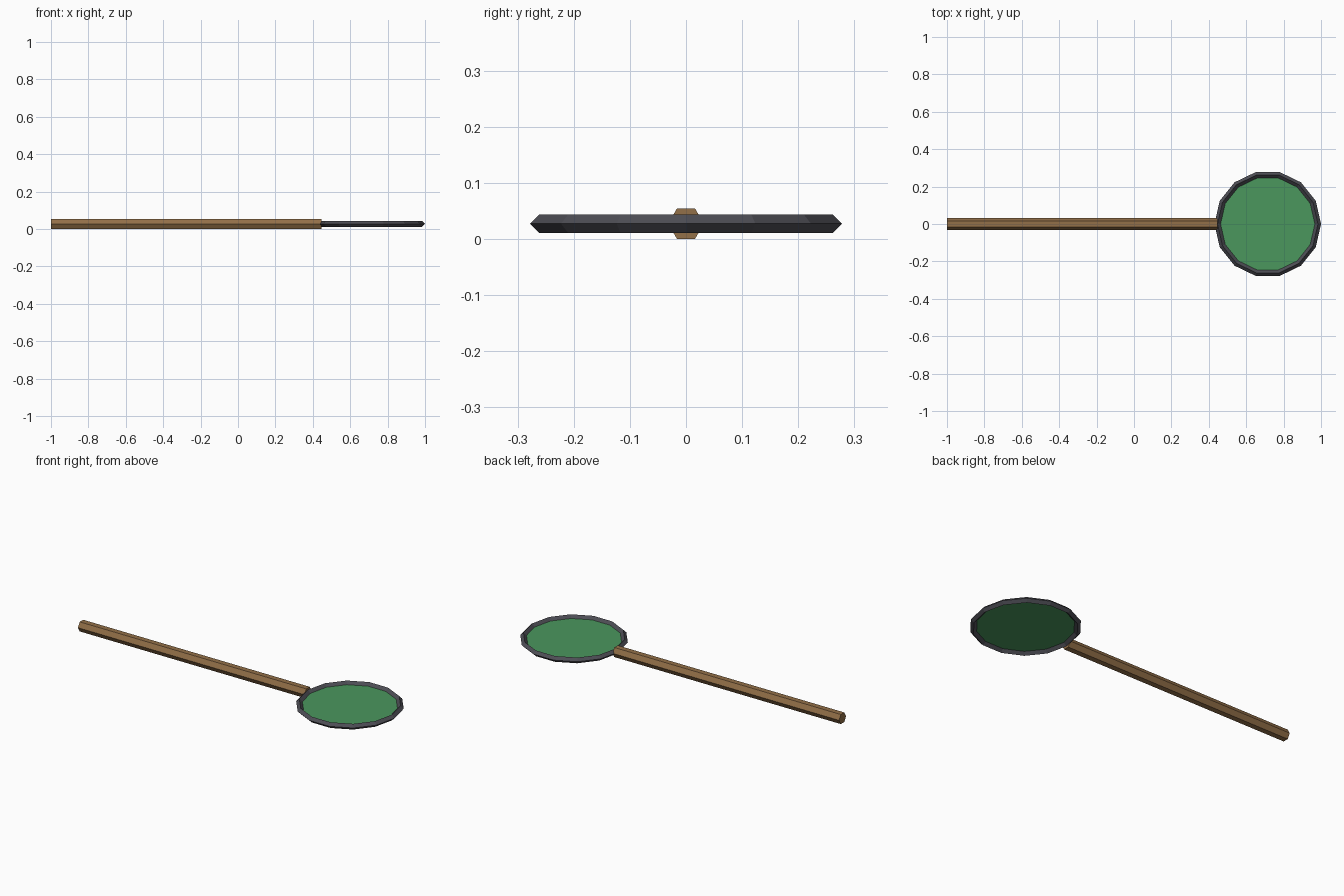
import bpy
from math import pi

if "Cube" in bpy.data.objects:
    bpy.data.objects.remove(bpy.data.objects["Cube"])

MID = 0.0275              # height of the shared centre plane
RIM_X = 0.715             # centre of the round head
SIDES = 14
RIM_R, TUBE_R = 0.2685, 0.0165


def finish(name, color):
    obj = bpy.context.object
    obj.name = name
    mat = bpy.data.materials.new(name + "_material")
    mat.diffuse_color = (*color, 1)
    mat.use_nodes = True
    mat.node_tree.nodes["Principled BSDF"].inputs["Base Color"].default_value = mat.diffuse_color
    obj.data.materials.append(mat)
    bpy.ops.object.transform_apply(location=False, rotation=True, scale=True)
    return obj


# Hexagonal wooden handle lying along x, flats on top and bottom
x0, x1 = -1.0, 0.447
bpy.ops.mesh.primitive_cylinder_add(
    vertices=6, radius=MID * 2 / 3 ** 0.5, depth=x1 - x0,
    location=((x0 + x1) / 2, 0, MID), rotation=(pi / 2, 0, pi / 2))
handle = bpy.context.object
# Put a corner of the hexagon on the y axis
if abs(max((handle.matrix_basis.to_3x3() @ v.co).z for v in handle.data.vertices) - MID) > 0.001:
    handle.rotation_euler = (0, pi / 2, 0)
finish("handle", (0.29, 0.16, 0.065))

# Faceted rim with a diamond cross-section
bpy.ops.mesh.primitive_torus_add(
    major_segments=SIDES, minor_segments=4, major_radius=RIM_R,
    minor_radius=TUBE_R, location=(RIM_X, 0, MID))
finish("rim", (0.075, 0.075, 0.09))

# Thin green sheet stretched inside the rim, corners matching the rim
bpy.ops.mesh.primitive_circle_add(
    vertices=SIDES, radius=RIM_R - TUBE_R, fill_type='NGON',
    location=(RIM_X, 0, MID), rotation=(0, 0, pi / 2))
finish("sheet", (0.07, 0.31, 0.11))
